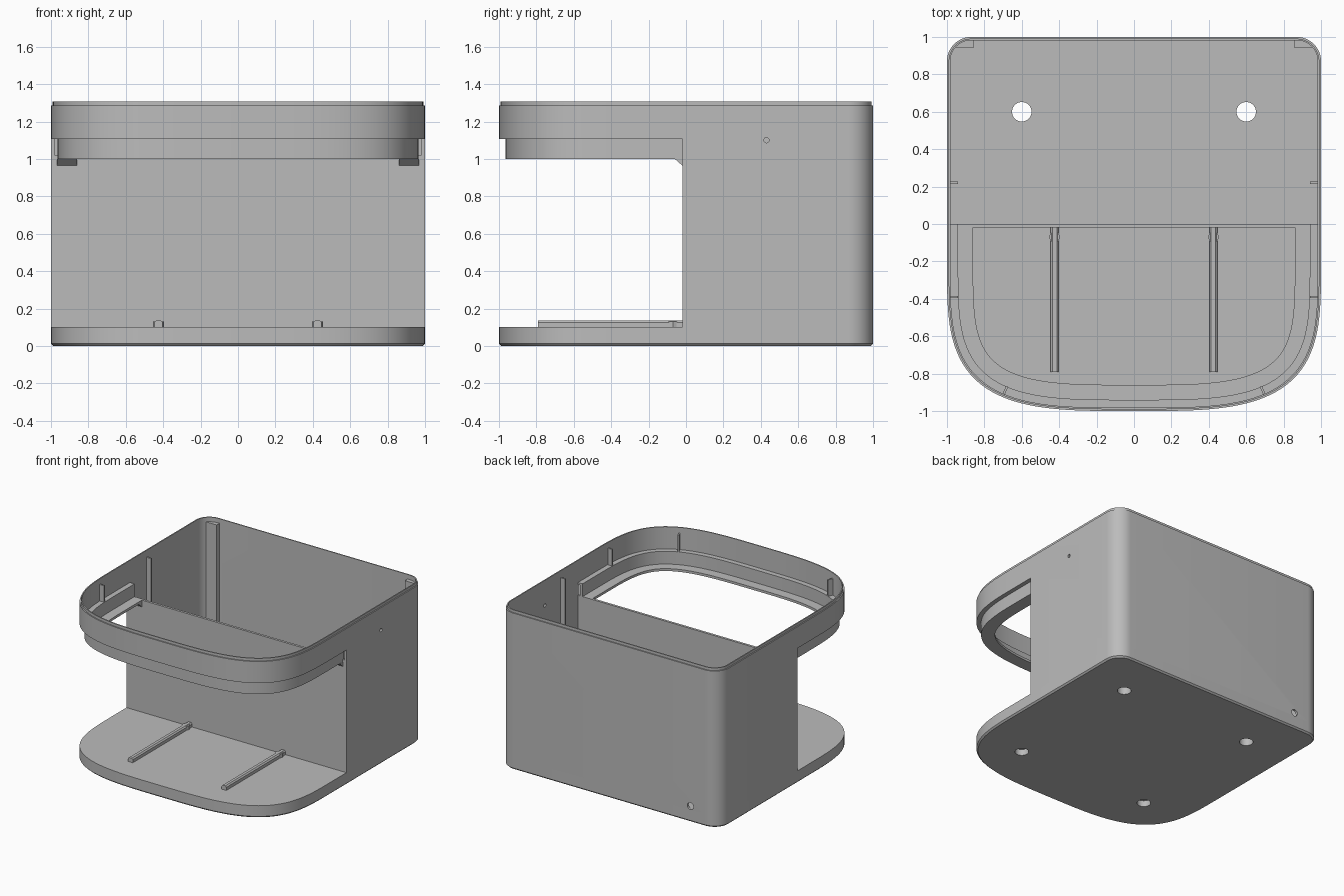
import bpy, bmesh, math
from mathutils import Vector, Matrix

cube = bpy.data.objects.get("Cube")
if cube:
    bpy.data.objects.remove(cube)

grey = bpy.data.materials.new("light_grey")
grey.use_nodes = True
grey.diffuse_color = (0.5, 0.5, 0.5, 1)
grey.node_tree.nodes["Principled BSDF"].inputs["Base Color"].default_value = (0.5, 0.5, 0.5, 1)


def finish(name, bm):
    bmesh.ops.recalc_face_normals(bm, faces=bm.faces)
    mesh = bpy.data.meshes.new(name)
    bm.to_mesh(mesh)
    bm.free()
    mesh.materials.append(grey)
    obj = bpy.data.objects.new(name, mesh)
    bpy.context.collection.objects.link(obj)
    return obj


def activate(obj):
    bpy.ops.object.select_all(action='DESELECT')
    obj.select_set(True)
    bpy.context.view_layer.objects.active = obj


def smooth(obj):
    activate(obj)
    bpy.ops.object.shade_smooth_by_angle(angle=math.radians(25))


def inset(path, d, closed):
    """Offset a clockwise path towards its inside."""
    out, n = [], len(path)
    for i, p in enumerate(path):
        total = Vector((0, 0))
        for a, b in ((i - 1, i), (i, i + 1)):
            if closed or (a >= 0 and b < n):
                t = (path[b % n] - path[a % n]).normalized()
                total += Vector((t.y, -t.x))
        out.append(p + total.normalized() * d)
    return out


def sweep(name, path, profile):
    """Run a closed (inset, height) section along an open path."""
    bm = bmesh.new()
    rows = [[bm.verts.new((p.x, p.y, z)) for p in inset(path, d, False)] for d, z in profile]
    for r, row in enumerate(rows):
        nxt = rows[(r + 1) % len(rows)]
        for i in range(len(path) - 1):
            bm.faces.new((row[i], row[i + 1], nxt[i + 1], nxt[i]))
    for end in (0, -1):
        bm.faces.new([row[end] for row in rows])
    return finish(name, bm)


def stack(name, path, levels):
    """Solid slab made of inset copies of an outline."""
    bm = bmesh.new()
    rows = [[bm.verts.new((p.x, p.y, z)) for p in inset(path, d, True)] for d, z in levels]
    n = len(path)
    for a, b in zip(rows, rows[1:]):
        for i in range(n):
            bm.faces.new((a[i], a[(i + 1) % n], b[(i + 1) % n], b[i]))
    bm.faces.new(rows[0])
    bm.faces.new(rows[-1])
    return finish(name, bm)


def prism(name, points, shift):
    """Extrude a flat polygon of 3D points along a vector."""
    bm = bmesh.new()
    a = [bm.verts.new(p) for p in points]
    b = [bm.verts.new(Vector(p) + Vector(shift)) for p in points]
    bm.faces.new(a)
    bm.faces.new(b)
    for i in range(len(a)):
        j = (i + 1) % len(a)
        bm.faces.new((a[i], a[j], b[j], b[i]))
    return finish(name, bm)


def box(name, centre, size, angle=0):
    bm = bmesh.new()
    m = Matrix.Translation(centre) @ Matrix.Rotation(angle, 4, 'Z') @ Matrix.Diagonal((*size, 1))
    bmesh.ops.create_cube(bm, size=1, matrix=m)
    return finish(name, bm)


def cylinder(name, centre, radius, depth, axis='Z', sides=32):
    turn = {'Z': Matrix(), 'X': Matrix.Rotation(math.pi / 2, 4, 'Y'),
            'Y': Matrix.Rotation(math.pi / 2, 4, 'X')}[axis]
    bm = bmesh.new()
    bmesh.ops.create_cone(bm, cap_ends=True, segments=sides, radius1=radius, radius2=radius,
                          depth=depth, matrix=Matrix.Translation(centre) @ turn)
    return finish(name, bm)


def drill(obj, centre, radius, depth, axis='Z'):
    cutter = cylinder("cutter", centre, radius, depth, axis)
    cutter.hide_render = True
    mod = obj.modifiers.new("hole", 'BOOLEAN')
    mod.operation, mod.solver, mod.object = 'DIFFERENCE', 'EXACT', cutter
    activate(obj)
    bpy.ops.object.modifier_apply(modifier=mod.name)
    bpy.data.objects.remove(cutter)


# Outline: bowed front with soft corners, square back with small round corners
BOW, R, SEG = 2 / 3.5, 0.13, 72
front = []
for i in range(SEG + 1):
    a = math.pi * i / SEG
    c, s = math.cos(a), max(math.sin(a), 0)
    front.append(Vector((math.copysign(abs(c) ** BOW, c), -0.2 - 0.8 * s ** BOW)))
back = []
for cx, start in ((R - 1, math.pi), (1 - R, math.pi / 2)):
    for i in range(13):
        a = start - math.pi / 2 * i / 12
        back.append(Vector((cx + R * math.cos(a), 1 - R + R * math.sin(a))))


def front_path(y):
    return [Vector((1, y))] + front + [Vector((-1, y))]


# Base slab with chamfered underside, two through holes and two blind ones
base = stack("base", front + back, [(0.012, 0), (0, 0.012), (0, 0.1)])
for x in (-0.6, 0.6):
    drill(base, (x, 0.6, 0.05), 0.052, 0.3)
    drill(base, (x, -0.6, 0), 0.052, 0.1)
smooth(base)

# Rear housing wall with a stepped lip, a side pin hole and a cable hole
W, TOP, STEP, BAND = 0.018, 1.307, 1.285, 1.107
lip = [(0, STEP), (0.009, STEP), (0.009, TOP), (W, TOP)]
rear = [Vector((-1, -0.02))] + back + [Vector((1, -0.02))]
wall = sweep("rear_wall", rear, [(0, 0.1)] + lip + [(W, 0.1)])
drill(wall, (1, 0.43, 1.1), 0.014, 0.1, 'X')
drill(wall, (-0.74, 1, 0.13), 0.028, 0.1, 'Y')
smooth(wall)

# Upper front band and the stepped shelf ring beneath it
smooth(sweep("front_band", front_path(-0.02), [(0, BAND)] + lip + [(W, BAND)]))
smooth(sweep("shelf_ring", front_path(0), [
    (0.035, 1.0), (0.035, BAND), (W, BAND), (W, 1.125),
    (0.06, 1.125), (0.06, 1.02), (0.14, 1.02), (0.14, 1.0)]))

# Partition closing the housing below the ring
box("partition", (0, -0.01, 0.56), (1.99, 0.02, 0.92))

for side, s in (("left", 1), ("right", -1)):
    # Guide rail with chamfered top and a small stop near the partition
    x, h, w = 0.425 * s, 0.135, 0.022
    prism(side + "_rail", [(x - w, -0.79, 0.1), (x - w, -0.79, h - 0.01), (x - w + 0.01, -0.79, h),
                           (x + w - 0.01, -0.79, h), (x + w, -0.79, h - 0.01), (x + w, -0.79, 0.1)],
          (0, 0.775, 0))
    cylinder(side + "_rail_stop", (x, -0.07, 0.1155), 0.03, 0.031, sides=8)
    # Gusset under the ring
    prism(side + "_gusset", [(0.86 * s, -0.06, 1.0), (0.86 * s, -0.02, 1.0), (0.86 * s, -0.02, 0.965)],
          (0.107 * s, 0, 0))
    # Thin upright ribs on the inner walls
    box(side + "_housing_rib", (0.963 * s, 0.22, 0.675), (0.045, 0.012, 1.15))
    box(side + "_band_rib", (0.963 * s, -0.39, 1.19), (0.045, 0.012, 0.14))
    box(side + "_front_rib", (0.688 * s, -0.89, 1.19), (0.012, 0.05, 0.14), 0.42 * s)
    # Corner post filling the rear corner
    post = [(0.855, 0.99), (0.855, 0.945), (0.953, 0.945), (0.935, 0.965), (0.905, 0.98), (0.87, 0.988)]
    prism(side + "_corner_post", [(px * s, py, 0.1) for px, py in post], (0, 0, 1.17))
